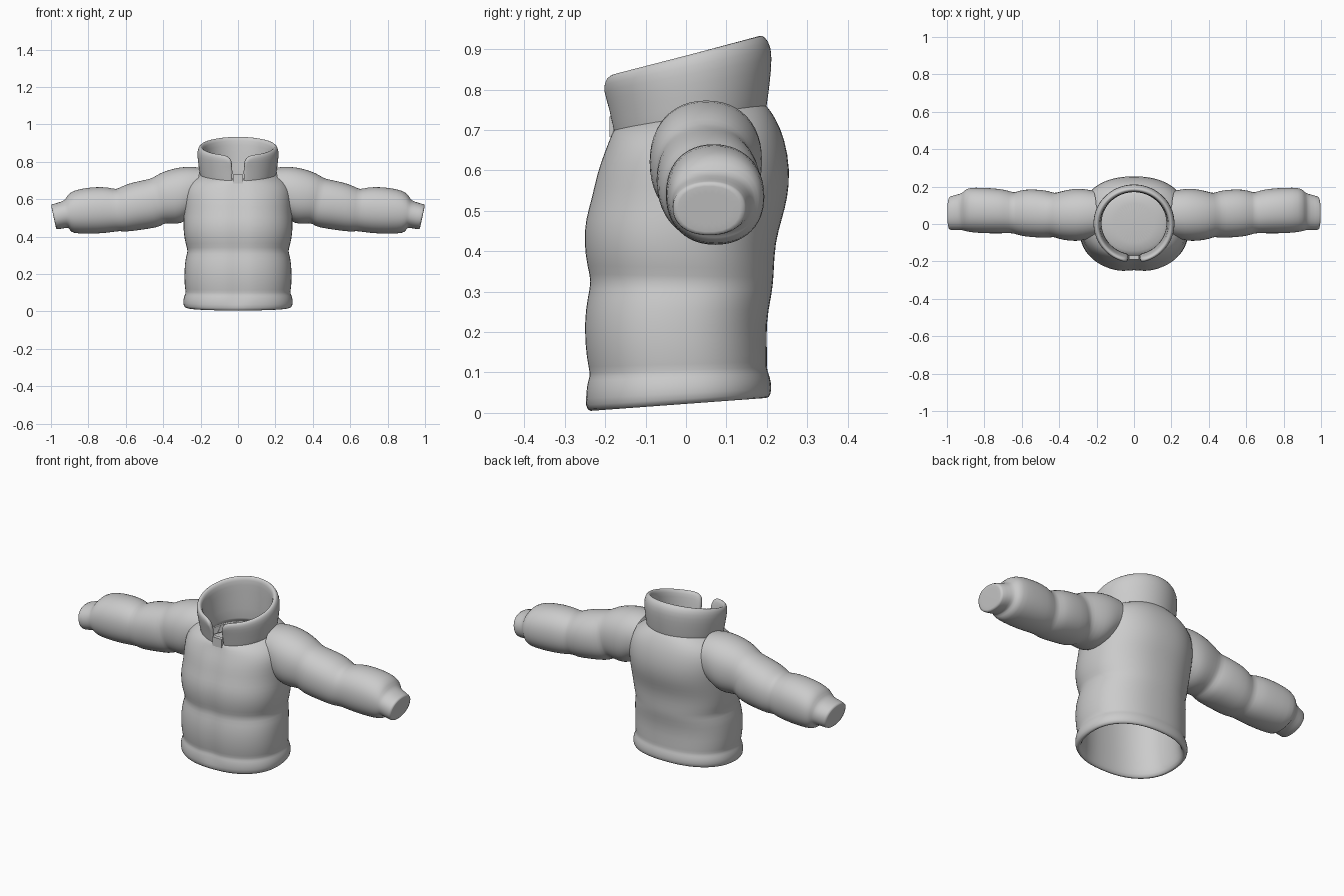
import bpy, bmesh, math
from mathutils import Vector

if "Cube" in bpy.data.objects:
    bpy.data.objects.remove(bpy.data.objects["Cube"])

cloth = bpy.data.materials.new("grey_cloth")
cloth.use_nodes = True
GREY = (0.6, 0.6, 0.6, 1)
cloth.diffuse_color = GREY
cloth.node_tree.nodes["Principled BSDF"].inputs["Base Color"].default_value = GREY


def power(v, n):
    return math.copysign(abs(v) ** (2 / n), v)


def loft(name, rings, closed=True, cap_first=False, cap_last=False, loop=False):
    """Skin a list of rings; loop joins the last ring to the first."""
    bm = bmesh.new()
    rows = [[bm.verts.new(p) for p in ring] for ring in rings]
    n = len(rows[0])
    pairs = list(zip(rows, rows[1:])) + ([(rows[-1], rows[0])] if loop else [])
    for a, b in pairs:
        for i in range(n if closed else n - 1):
            j = (i + 1) % n
            bm.faces.new((a[i], a[j], b[j], b[i]))
    for row, wanted in ((rows[0], cap_first), (rows[-1], cap_last)):
        if wanted:
            middle = bm.verts.new(sum((v.co for v in row), Vector()) / n)
            for i in range(n):
                bm.faces.new((row[i], row[(i + 1) % n], middle))
    if loop and not closed:
        for k in (0, -1):
            bm.faces.new([row[k] for row in rows])
    bmesh.ops.recalc_face_normals(bm, faces=bm.faces)
    mesh = bpy.data.meshes.new(name)
    bm.to_mesh(mesh)
    bm.free()
    mesh.materials.append(cloth)
    ob = bpy.data.objects.new(name, mesh)
    bpy.context.collection.objects.link(ob)
    sub = ob.modifiers.new("soften", "SUBSURF")
    sub.levels = sub.render_levels = 1
    bpy.ops.object.select_all(action="DESELECT")
    bpy.context.view_layer.objects.active = ob
    ob.select_set(True)
    bpy.ops.object.shade_smooth()
    return ob


def body_ring(z_front, z_back, half, front, back, n=2.3, groove=0.0):
    """Level ring around the body, tilted from front to back."""
    pts = []
    for i in range(40):
        a = math.tau * i / 40
        mid, depth = (front + back) / 2, (back - front) / 2
        x = half * power(math.sin(a), n)
        y = mid - depth * power(math.cos(a), n)
        z = z_front + (z_back - z_front) * (y - front) / (back - front)
        if i == 0:
            y += groove
        pts.append((x, y, z))
    return pts


# Torso: lining, rolled hem, quilted outside up to the neck
torso_rings = [
    (.62, .64, .17, -.16, .17, 2), (.58, .60, .24, -.19, .21), (.40, .41, .255, -.22, .19),
    (.20, .22, .25, -.22, .17), (.08, .10, .255, -.215, .175), (.015, .045, .26, -.222, .185),
    (.0, .033, .277, -.236, .200), (.015, .045, .294, -.252, .212), (.055, .075, .294, -.252, .212),
    (.082, .098, .285, -.247, .205), (.095, .11, .279, -.241, .200), (.13, .14, .287, -.251, .202),
    (.22, .22, .288, -.258, .198), (.29, .29, .281, -.248, .212), (.325, .32, .267, -.239, .216),
    (.36, .35, .280, -.249, .218), (.42, .42, .292, -.258, .221), (.48, .48, .293, -.254, .238),
    (.53, .53, .290, -.238, .252), (.59, .60, .293, -.226, .259), (.64, .68, .288, -.208, .245),
    (.68, .73, .255, -.192, .222), (.70, .762, .212, -.183, .200, 2.1), (.71, .772, .185, -.168, .182, 2),
]
torso = loft("torso", [body_ring(*r, groove=.012 if 7 < k < 22 else 0)
                       for k, r in enumerate(torso_rings)], cap_first=True)

# Standing collar: a thick band, open at the front
collar_profile = [
    # front z, back z, half width, front y, back y
    (.69, .745, .203, -.182, .198), (.72, .78, .207, -.188, .203), (.78, .85, .217, -.202, .212),
    (.815, .905, .218, -.211, .213), (.832, .932, .208, -.206, .196), (.834, .936, .196, -.196, .182),
    (.822, .922, .183, -.184, .172), (.78, .86, .180, -.176, .172), (.70, .76, .174, -.164, .170),
    (.61, .63, .172, -.160, .172),
]
collar_rows = []
GAP = .15
for k, (zf, zb, half, front, back) in enumerate(collar_profile):
    row = []
    for i in range(45):
        t = i / 44
        a = GAP + (math.tau - 2 * GAP) * t
        y = (front + back) / 2 - (back - front) / 2 * math.cos(a)
        z = zf + (zb - zf) * (y - front) / (back - front)
        edge = max(0, 1 - min(t, 1 - t) / .04)
        if 2 < k < 7:
            z -= .022 * edge ** 2
        row.append((half * math.sin(a), y, z))
    collar_rows.append(row)
collar = loft("collar", collar_rows, closed=False, loop=True)

# Small zip tab at the foot of the collar opening
bpy.ops.mesh.primitive_cube_add(size=1, location=(0, -.178, .708))
tab = bpy.context.object
tab.name = "zip_tab"
tab.scale = (.056, .022, .05)
tab.data.materials.append(cloth)
bevel = tab.modifiers.new("soft_edges", "BEVEL")
bevel.width, bevel.segments = .006, 2

# Sleeves: puffed tubes along x, with narrow closed cuffs
sleeve_profile = [
    # x at top, x at bottom, bottom z, top z, front y, back y
    (.20, .25, .51, .77, -.075, .18), (.27, .29, .475, .778, -.092, .192),
    (.35, .33, .465, .765, -.092, .188), (.42, .385, .472, .740, -.082, .172),
    (.455, .40, .466, .715, -.068, .164), (.49, .425, .448, .705, -.076, .180),
    (.56, .53, .434, .692, -.072, .188), (.62, .60, .424, .672, -.064, .182),
    (.65, .635, .430, .650, -.050, .165), (.69, .665, .424, .666, -.050, .184),
    (.77, .75, .414, .667, -.052, .193), (.85, .86, .415, .656, -.048, .197),
    (.905, .893, .422, .636, -.040, .190), (.922, .903, .446, .600, -.034, .170),
    (.94, .915, .447, .588, -.034, .163), (1.0, .97, .437, .572, -.034, .148),
    (1.0, .972, .440, .569, -.031, .145),
]


def sleeve_ring(x_top, x_low, low, top, front, back, side):
    pts = []
    for i in range(24):
        a = math.tau * i / 24
        up = (power(math.cos(a), 2.2) + 1) / 2
        across = (power(math.sin(a), 2.2) + 1) / 2
        pts.append((side * (x_low + (x_top - x_low) * up),
                    front + (back - front) * across, low + (top - low) * up))
    return pts


for label, side in (("left", 1), ("right", -1)):
    loft(label + "_sleeve", [sleeve_ring(*r, side) for r in sleeve_profile], cap_last=True)
